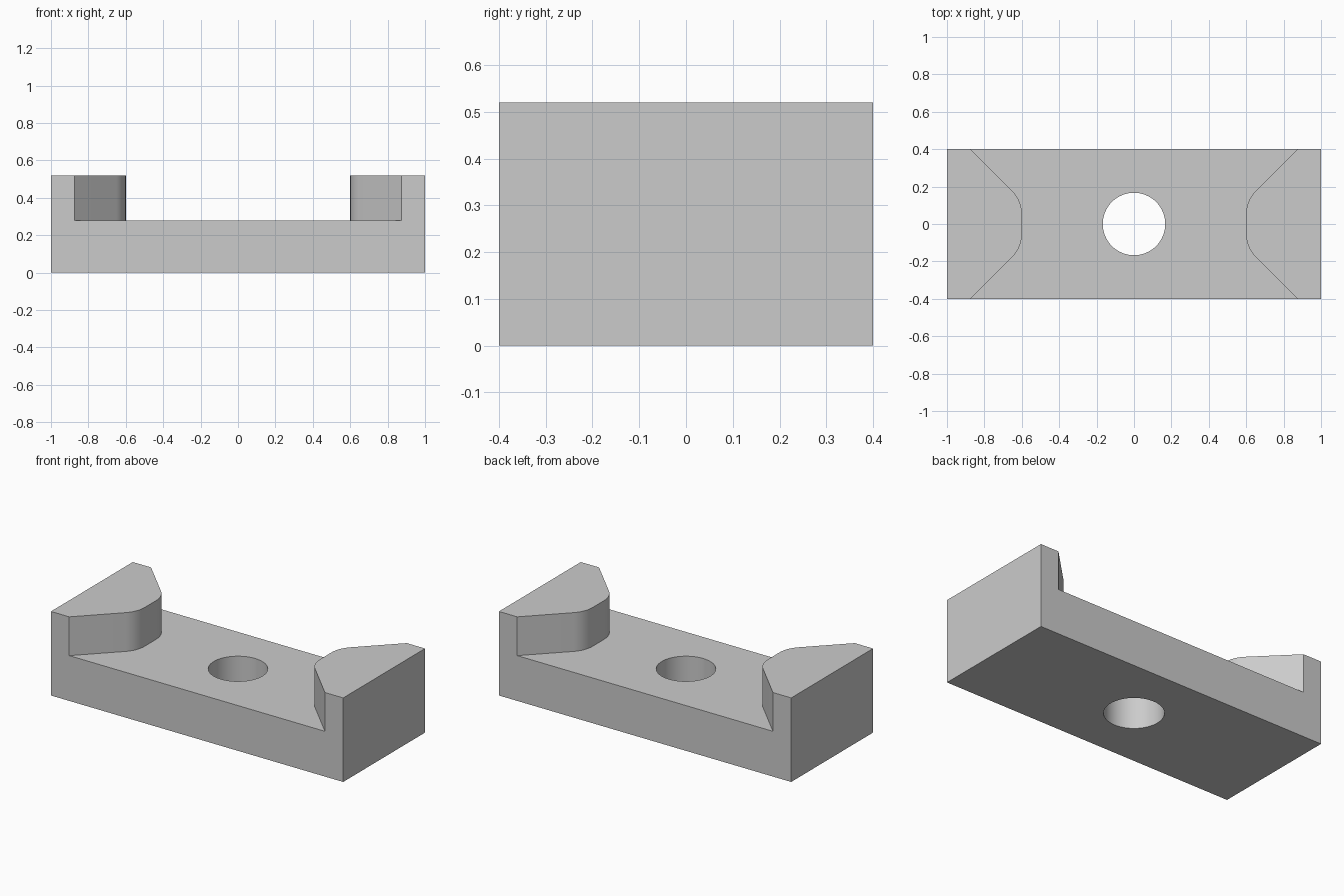
import bpy, bmesh
from math import pi, sin, cos, tan

if "Cube" in bpy.data.objects:
    bpy.data.objects.remove(bpy.data.objects["Cube"], do_unlink=True)

FLOOR, TOP = 0.28, 0.52
HALF_X, HALF_Y = 1.0, 0.4
BORE_R = 0.167
JAW_X, CORNER_Y, FILLET_R = 0.6, 0.125, 0.167

grey = bpy.data.materials.new("light_grey")
grey.use_nodes = True
colour = (0.6, 0.6, 0.6, 1)
grey.diffuse_color = colour
grey.node_tree.nodes["Principled BSDF"].inputs["Base Color"].default_value = colour


def prism(name, outline, z0, z1):
    """Extrude a closed counter-clockwise outline from z0 up to z1."""
    bm = bmesh.new()
    face = bm.faces.new([bm.verts.new((x, y, z0)) for x, y in outline])
    up = bmesh.ops.extrude_face_region(bm, geom=[face], use_keep_orig=True)
    verts = [g for g in up["geom"] if isinstance(g, bmesh.types.BMVert)]
    bmesh.ops.translate(bm, verts=verts, vec=(0, 0, z1 - z0))
    bmesh.ops.recalc_face_normals(bm, faces=bm.faces)
    mesh = bpy.data.meshes.new(name)
    bm.to_mesh(mesh)
    bm.free()
    mesh.materials.append(grey)
    obj = bpy.data.objects.new(name, mesh)
    bpy.context.collection.objects.link(obj)
    return obj


# Solid block
block = prism("clamp_block", [(-HALF_X, -HALF_Y), (HALF_X, -HALF_Y),
                              (HALF_X, HALF_Y), (-HALF_X, HALF_Y)], 0, TOP)

# Channel between the jaws: flat nose, rounded corner, 45 degree flare
nose_y = CORNER_Y - FILLET_R * tan(pi / 8)
steps = 12
quarter = []
for i in range(steps + 1):
    a = pi / 4 * i / steps
    quarter.append((JAW_X + FILLET_R * (1 - cos(a)), nose_y + FILLET_R * sin(a)))
reach = HALF_Y + 0.1
quarter.append((JAW_X + reach - CORNER_Y, reach))
right = [(x, -y) for x, y in reversed(quarter)] + quarter
outline = right + [(-x, -y) for x, y in right]
channel = prism("channel_cutter", outline, FLOOR, TOP + 0.1)

# Centre bore
sides = 64
circle = [(BORE_R * cos(2 * pi * i / sides), BORE_R * sin(2 * pi * i / sides))
          for i in range(sides)]
bore = prism("bore_cutter", circle, -0.1, TOP)

# Cut both shapes, then drop the cutters
bpy.ops.object.select_all(action="DESELECT")
block.select_set(True)
bpy.context.view_layer.objects.active = block
for cutter in (channel, bore):
    cutter.hide_render = True
    cut = block.modifiers.new(cutter.name, "BOOLEAN")
    cut.operation = "DIFFERENCE"
    cut.solver = "EXACT"
    cut.object = cutter
    bpy.ops.object.modifier_apply(modifier=cut.name)
    bpy.data.objects.remove(cutter, do_unlink=True)

bpy.ops.object.shade_smooth_by_angle(angle=pi / 6)
